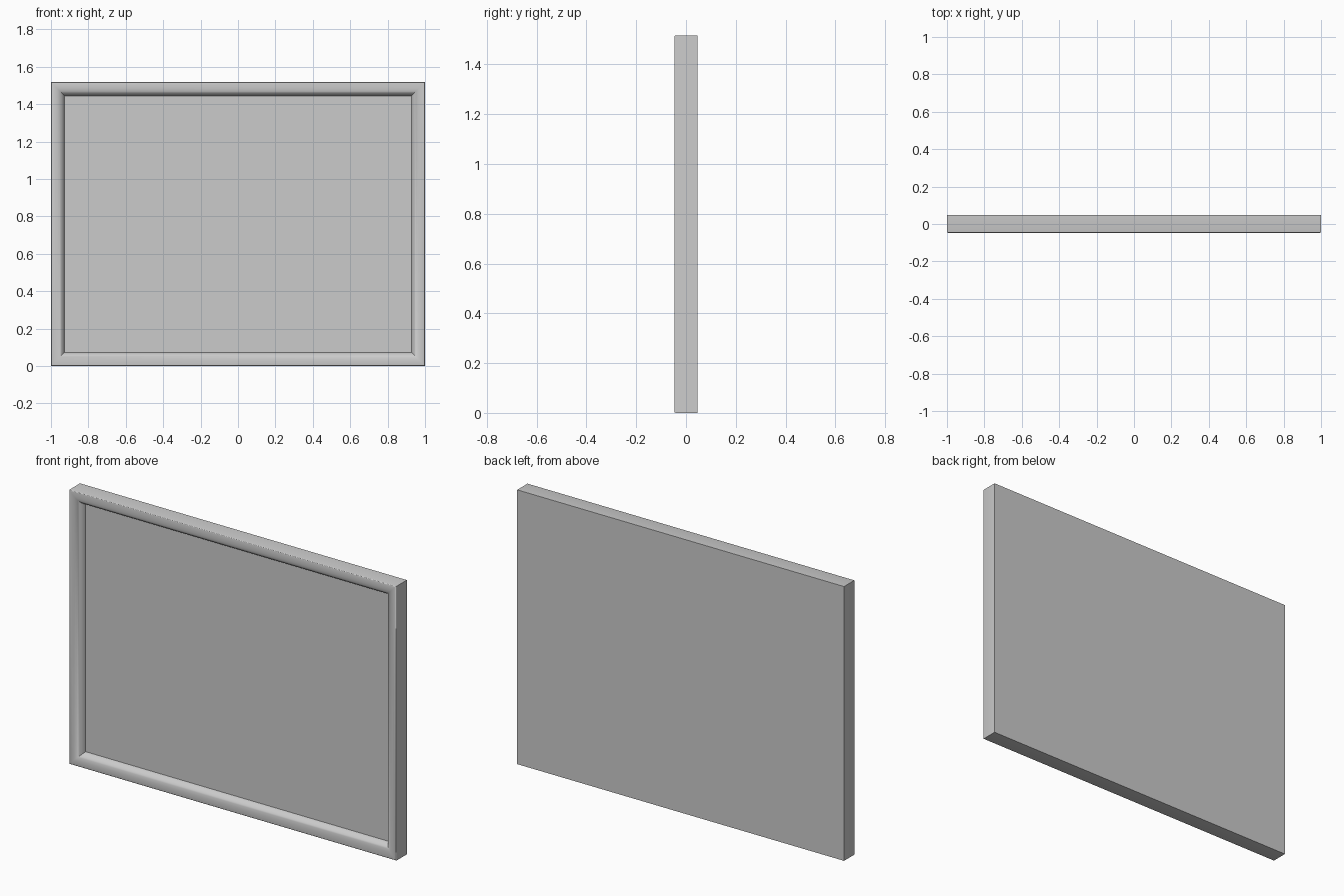
import bpy
import bmesh
from math import radians, sin, cos

if "Cube" in bpy.data.objects:
    bpy.data.objects.remove(bpy.data.objects["Cube"], do_unlink=True)

HALF_W, HEIGHT, HALF_D = 1.0, 1.517, 0.047
BORDER, PANEL_Y = 0.073, -0.007

grey = bpy.data.materials.new("light_grey")
grey.use_nodes = True
colour = (0.6, 0.6, 0.6, 1)
grey.diffuse_color = colour
grey.node_tree.nodes["Principled BSDF"].inputs["Base Color"].default_value = colour


def make_object(name, bm):
    bmesh.ops.recalc_face_normals(bm, faces=bm.faces)
    mesh = bpy.data.meshes.new(name)
    bm.to_mesh(mesh)
    bm.free()
    obj = bpy.data.objects.new(name, mesh)
    bpy.context.collection.objects.link(obj)
    mesh.materials.append(grey)
    return obj


def rectangle(bm, inset, y):
    w = HALF_W - inset
    low, high = inset, HEIGHT - inset
    return [bm.verts.new(p) for p in
            ((-w, y, low), (w, y, low), (w, y, high), (-w, y, high))]


# Moulding profile: (inset, depth), from the back edge to the panel
R = 0.006
profile = [(0, HALF_D)]
for i in range(4):
    a = radians(30 * i)
    profile.append((R - R * cos(a), -HALF_D + R - R * sin(a)))
START = 0.024
for i in range(9):
    a = radians(80 * i / 8)
    profile.append((START + (BORDER - START) * sin(a) / sin(radians(80)),
                    PANEL_Y - (HALF_D + PANEL_Y) * (cos(a) - cos(radians(80)))
                    / (1 - cos(radians(80)))))

# Mitred frame with a closed back
bm = bmesh.new()
rings = [rectangle(bm, inset, y) for inset, y in profile]
for a, b in zip(rings, rings[1:]):
    for i in range(4):
        j = (i + 1) % 4
        bm.faces.new((a[i], a[j], b[j], b[i]))
bm.faces.new(rings[0])
# Temporary front cap gives consistent outward normals
cap = bm.faces.new(rings[-1])
bmesh.ops.recalc_face_normals(bm, faces=bm.faces)
bmesh.ops.delete(bm, geom=[cap], context="FACES_ONLY")
frame = make_object("frame", bm)

# Recessed flat panel
bm = bmesh.new()
front = rectangle(bm, BORDER, PANEL_Y)
back = rectangle(bm, BORDER, HALF_D - 0.01)
bm.faces.new(front)
bm.faces.new(back)
for i in range(4):
    j = (i + 1) % 4
    bm.faces.new((front[i], front[j], back[j], back[i]))
make_object("panel", bm)

# Smooth moulding with sharp mitres
bpy.ops.object.select_all(action="DESELECT")
frame.select_set(True)
bpy.context.view_layer.objects.active = frame
bpy.ops.object.shade_smooth_by_angle(angle=radians(35))
